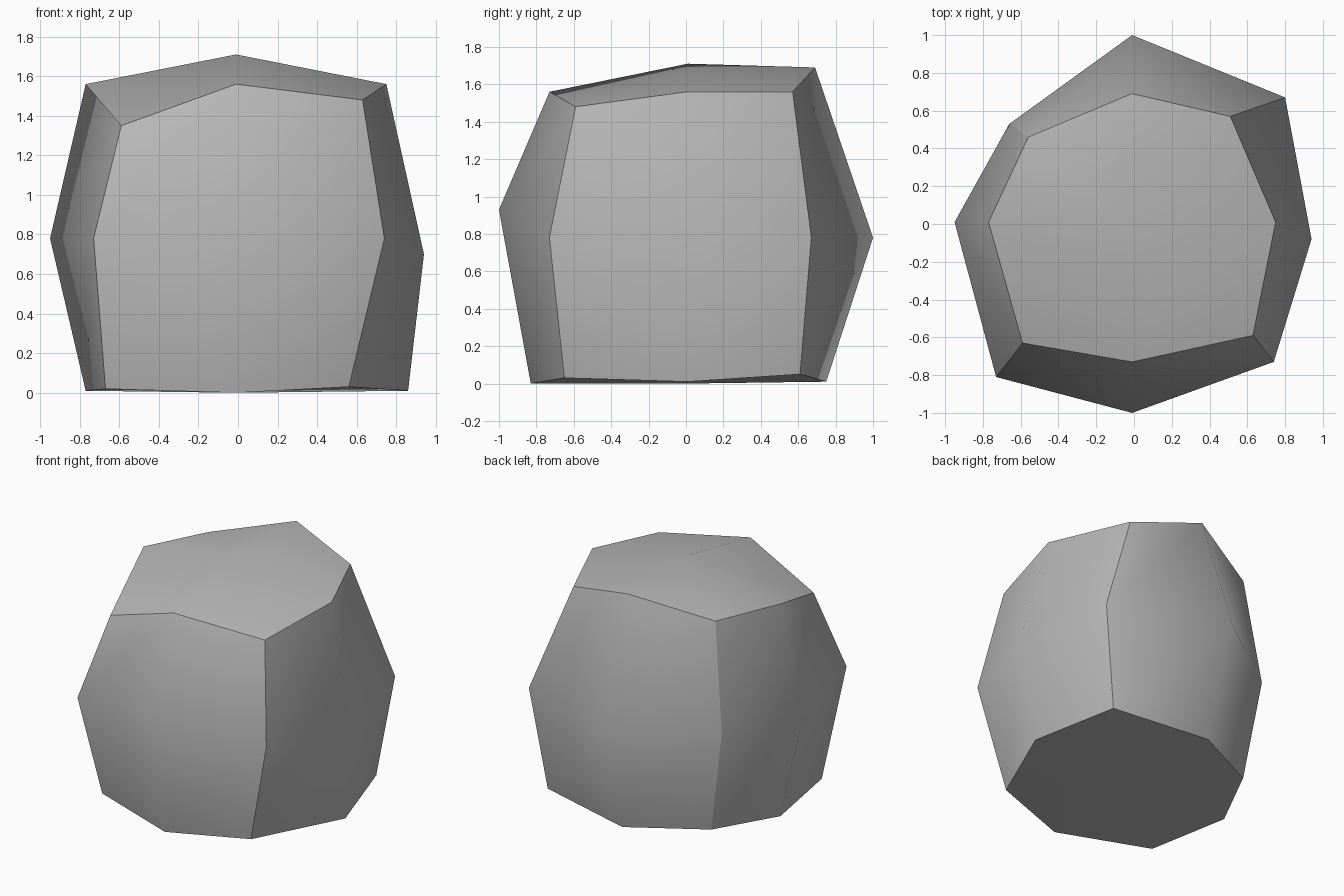
import bpy
import bmesh

default_cube = bpy.data.objects.get("Cube")
if default_cube:
    bpy.data.objects.remove(default_cube, do_unlink=True)

# Eight-point rings, counter-clockwise from the front left-hand corner;
# even points are corners, odd points are the middles of the sides
bottom_ring = [(-.67, -.61, .02), (-.01, -.83, 0), (.56, -.65, .03), (.86, .01, .01),
               (.69, .61, .05), (-.01, .75, .01), (-.54, .48, .03), (-.77, .01, .01)]
middle_ring = [(-.73, -.81, .78), (-.01, -1, .93), (.74, -.73, .78), (.94, -.08, .7),
               (.8, .67, .78), (-.01, 1, .78), (-.66, .53, .78), (-.95, .01, .78)]
top_ring = [(-.59, -.63, 1.35), (-.01, -.73, 1.56), (.63, -.59, 1.48), (.75, .01, 1.56),
            (.51, .57, 1.56), (-.01, .69, 1.69), (-.56, .46, 1.55), (-.77, .01, 1.56)]
bottom_centre = (-.01, .01, 0)
top_centre = (-.01, .01, 1.71)


def add_ring(bm, points):
    return [bm.verts.new(p) for p in points]


def bridge(bm, lower, upper):
    """Join two rings with a band of quads."""
    count = len(lower)
    for i in range(count):
        j = (i + 1) % count
        bm.faces.new((lower[i], lower[j], upper[j], upper[i]))


def cap(bm, ring, centre):
    """Close a ring with one quad per corner."""
    middle = bm.verts.new(centre)
    for i in range(0, len(ring), 2):
        bm.faces.new((middle, ring[i - 1], ring[i], ring[i + 1]))


def crease(bm, a, b):
    bm.edges.get((a, b)).smooth = False


# Boulder body
bm = bmesh.new()
rings = [add_ring(bm, points) for points in (bottom_ring, middle_ring, top_ring)]
bottom, waist, top = rings
bridge(bm, bottom, waist)
bridge(bm, waist, top)
cap(bm, bottom, bottom_centre)
cap(bm, top, top_centre)
bmesh.ops.recalc_face_normals(bm, faces=bm.faces[:])

# Smooth within each of the six bulging sides, sharp between them
for face in bm.faces:
    face.smooth = True
for i in range(len(bottom)):
    crease(bm, bottom[i - 1], bottom[i])
    crease(bm, top[i - 1], top[i])
    if i % 2 == 0:
        crease(bm, bottom[i], waist[i])
        crease(bm, waist[i], top[i])

mesh = bpy.data.meshes.new("boulder")
bm.to_mesh(mesh)
bm.free()
boulder = bpy.data.objects.new("boulder", mesh)
bpy.context.collection.objects.link(boulder)

# Stone colour
stone = bpy.data.materials.new("stone_grey")
stone.use_nodes = True
colour = (.48, .48, .48, 1)
stone.diffuse_color = colour
shader = next(n for n in stone.node_tree.nodes if n.type == "BSDF_PRINCIPLED")
shader.inputs["Base Color"].default_value = colour
mesh.materials.append(stone)
